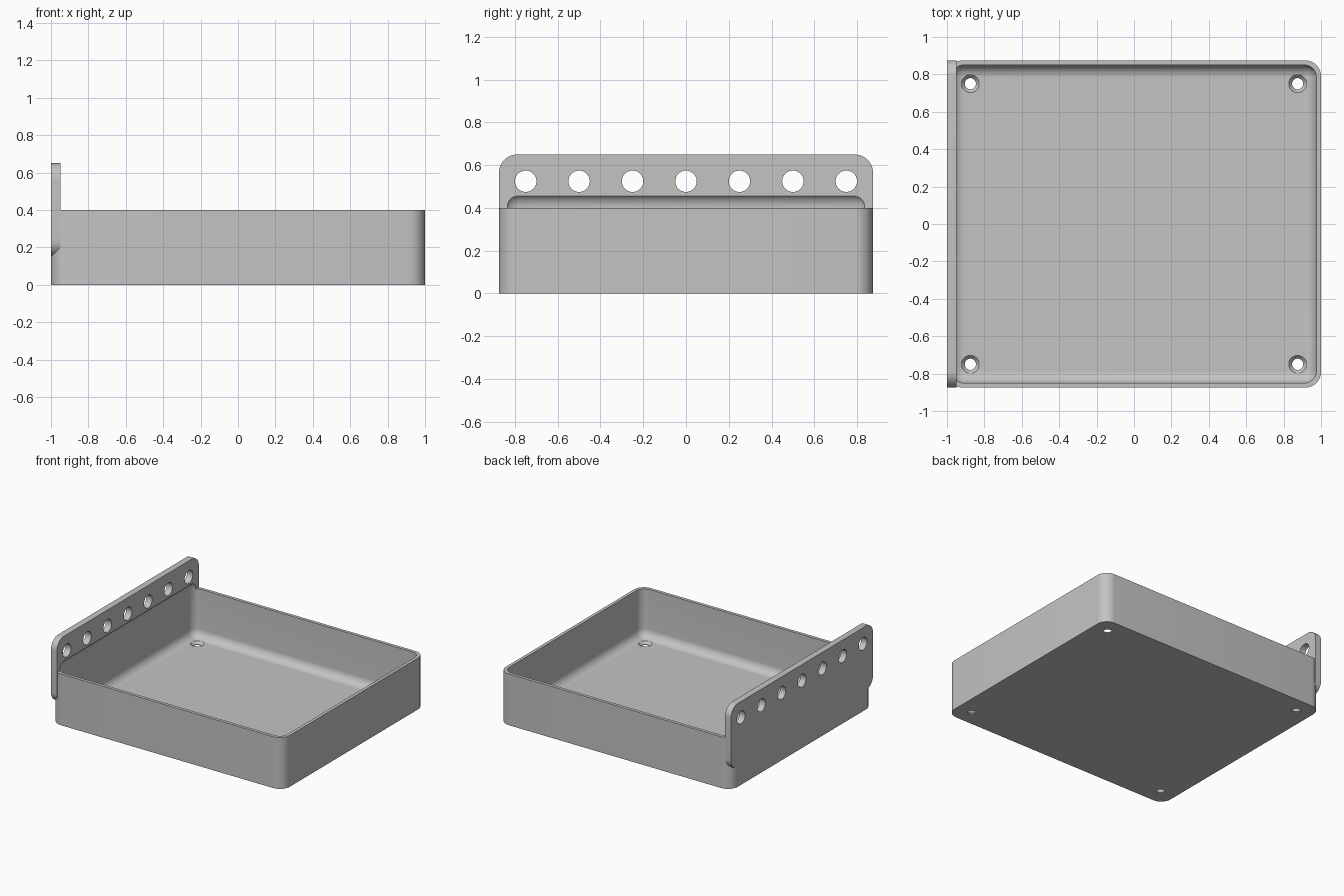
import bpy
import bmesh
from mathutils import Matrix, Vector

cube = bpy.data.objects.get("Cube")
if cube:
    bpy.data.objects.remove(cube, do_unlink=True)

# One plain grey
GREY = (0.55, 0.55, 0.55, 1)
grey = bpy.data.materials.new("plain grey")
grey.use_nodes = True
grey.diffuse_color = GREY
grey.node_tree.nodes["Principled BSDF"].inputs["Base Color"].default_value = GREY

HALF_X, HALF_Y, WALL = 1.0, 0.875, 0.025


def add_object(name, bm):
    bmesh.ops.recalc_face_normals(bm, faces=bm.faces)
    mesh = bpy.data.meshes.new(name)
    bm.to_mesh(mesh)
    bm.free()
    mesh.materials.append(grey)
    obj = bpy.data.objects.new(name, mesh)
    bpy.context.collection.objects.link(obj)
    return obj


def rounded_box(name, low, high, radius, axis=None, segments=10):
    """Box with all edges rounded, or only those along one axis."""
    low, high = Vector(low), Vector(high)
    bm = bmesh.new()
    bmesh.ops.create_cube(bm, size=1)
    for v in bm.verts:
        v.co = (low + high) / 2 + v.co * (high - low)
    edges = [e for e in bm.edges if axis is None
             or abs((e.verts[0].co - e.verts[1].co).normalized()[axis]) > 0.9]
    bmesh.ops.bevel(bm, geom=edges, offset=radius, segments=segments,
                    profile=0.5, affect='EDGES')
    return add_object(name, bm)


def cone(name, centre, r_low, r_high, depth, axis='Z'):
    turn = Matrix.Rotation(1.570796, 4, 'Y') if axis == 'X' else Matrix()
    bm = bmesh.new()
    bmesh.ops.create_cone(bm, cap_ends=True, segments=40, radius1=r_low,
                          radius2=r_high, depth=depth,
                          matrix=Matrix.Translation(centre) @ turn)
    return add_object(name, bm)


def combine(target, tool, operation):
    tool.hide_render = True
    mod = target.modifiers.new(operation.lower(), 'BOOLEAN')
    mod.object, mod.operation, mod.solver = tool, operation, 'EXACT'
    bpy.context.view_layer.objects.active = target
    bpy.ops.object.modifier_apply(modifier=mod.name)
    bpy.data.objects.remove(tool, do_unlink=True)


# Tray block joined with the upright mounting plate
tray = rounded_box("tray_with_mounting_plate", (-HALF_X, -HALF_Y, 0),
                   (HALF_X, HALF_Y, 0.4), 0.085, axis=2)
plate = rounded_box("mounting_plate", (-HALF_X, -HALF_Y, 0.15),
                    (-HALF_X + 0.05, HALF_Y, 0.65), 0.085, axis=0)
combine(tray, plate, 'UNION')

# Filleted cavity, which also hollows the foot of the plate
cavity = rounded_box("cavity_cutter", (-HALF_X + WALL, -HALF_Y + WALL, WALL),
                     (HALF_X - WALL, HALF_Y - WALL, 0.47), 0.065)
combine(tray, cavity, 'DIFFERENCE')

# Row of holes through the plate
for i in range(-3, 4):
    combine(tray, cone("plate_hole_cutter", (-0.975, i * 0.25, 0.525),
                       0.05, 0.05, 0.2, 'X'), 'DIFFERENCE')

# Countersunk screw holes in the floor corners
for x in (-0.875, 0.875):
    for y in (-0.75, 0.75):
        combine(tray, cone("screw_hole_cutter", (x, y, 0), 0.03, 0.03, 0.2), 'DIFFERENCE')
        combine(tray, cone("countersink_cutter", (x, y, 0.0175), 0.03, 0.052, 0.025), 'DIFFERENCE')

# Smooth rounds, crisp edges
bpy.ops.object.select_all(action='DESELECT')
tray.select_set(True)
bpy.context.view_layer.objects.active = tray
bpy.ops.object.shade_smooth_by_angle(angle=0.5)
